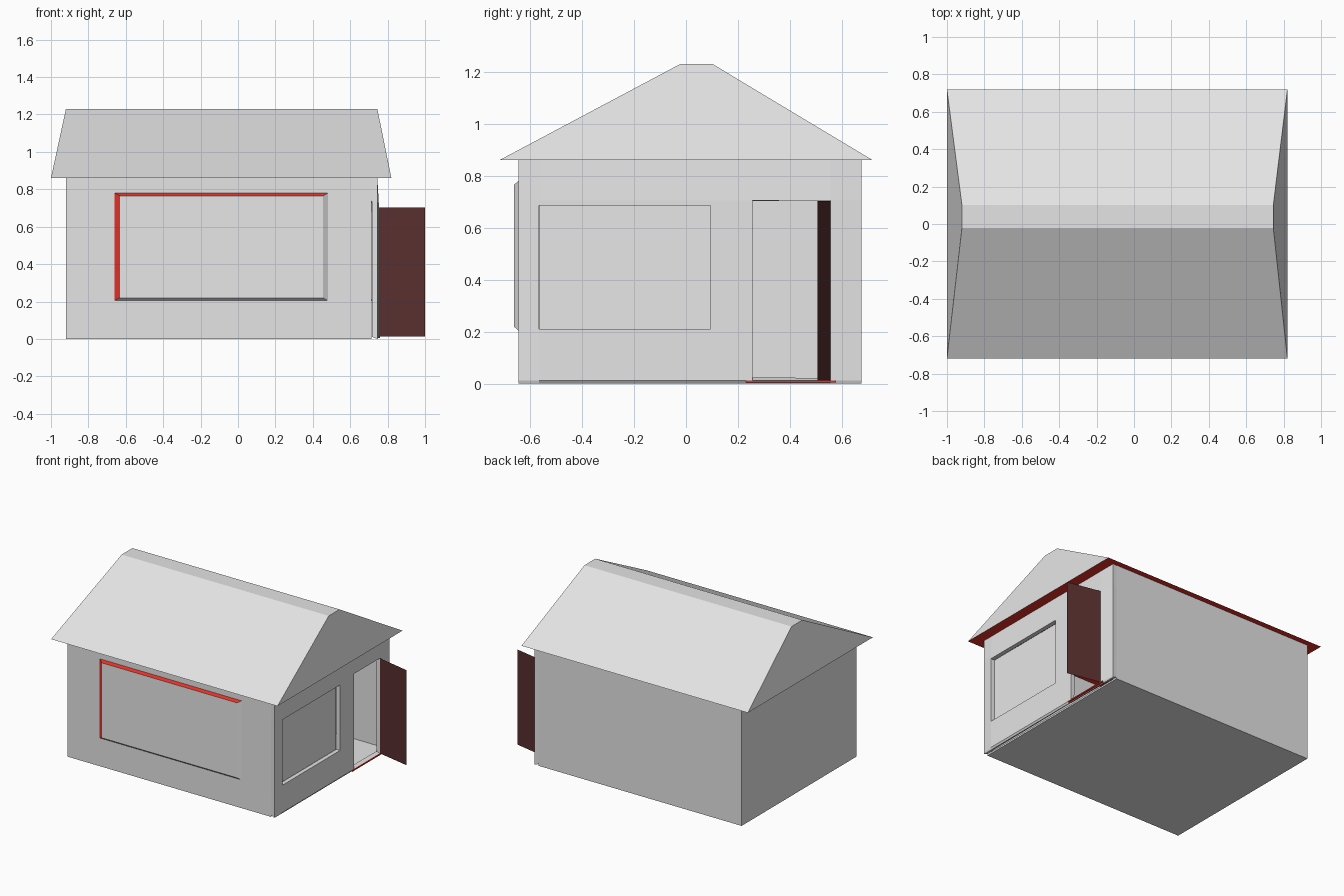
import bpy
import bmesh

if "Cube" in bpy.data.objects:
    bpy.data.objects.remove(bpy.data.objects["Cube"], do_unlink=True)


def material(name, rgb):
    m = bpy.data.materials.new(name)
    m.use_nodes = True
    m.diffuse_color = (*rgb, 1)
    m.node_tree.nodes["Principled BSDF"].inputs["Base Color"].default_value = (*rgb, 1)
    return m


GREY = material("plaster grey", (0.78, 0.78, 0.78))
PALE = material("window white", (1.0, 1.0, 1.0))
RED = material("trim red", (0.8, 0.03, 0.02))
BROWN = material("door brown", (0.1, 0.028, 0.028))


def finish(name, bm, *mats):
    mesh = bpy.data.meshes.new(name)
    bm.to_mesh(mesh)
    bm.free()
    for m in mats:
        mesh.materials.append(m)
    ob = bpy.data.objects.new(name, mesh)
    bpy.context.collection.objects.link(ob)
    return ob


def box(name, x, y, z, mat):
    bm = bmesh.new()
    bmesh.ops.create_cube(bm, size=1)
    for v in bm.verts:
        v.co = [r[0] if c < 0 else r[1] for c, r in zip(v.co, (x, y, z))]
    return finish(name, bm, mat)


def frustum(name, base, top, axis_order, mats, rule):
    """Solid between two rectangles (u0, u1, v0, v1, depth)."""
    bm = bmesh.new()
    rings = []
    for u0, u1, v0, v1, d in (base, top):
        ring = []
        for u, v in ((u0, v0), (u1, v0), (u1, v1), (u0, v1)):
            p = (u, v, d)
            ring.append(bm.verts.new([p[i] for i in axis_order]))
        rings.append(ring)
    lower, upper = rings
    bm.faces.new(lower)
    bm.faces.new(upper)
    for i in range(4):
        j = (i + 1) % 4
        bm.faces.new((lower[i], lower[j], upper[j], upper[i]))
    bmesh.ops.recalc_face_normals(bm, faces=bm.faces)
    for f in bm.faces:
        f.material_index = rule(f.normal)
    return finish(name, bm, *mats)


X0, X1, Y0, Y1, TOP, T = -0.92, 0.745, -0.645, 0.675, 0.86, 0.03

# Plain walls and floor
box("front_wall", (X0, X1 - T), (Y0, Y0 + T), (0, TOP), GREY)
box("back_wall", (X0, X1 - T), (Y1 - T, Y1), (0, TOP), GREY)
box("right_wall", (X0, X0 + T), (Y0 + T, Y1 - T), (0, TOP), GREY)
box("floor", (X0 + T, X1 - T), (Y0 + T, Y1 - T), (0, 0.012), GREY)

# Entrance wall: a grid with cells left out for the window and the doorway,
# its openings standing slightly proud of the corners
ys = [Y0, -0.565, 0.095, 0.255, 0.555, Y1]
zs = [0, 0.012, 0.21, 0.685, 0.705, TOP]
openings = {(1, 2), (3, 1), (3, 2), (3, 3)}
bm = bmesh.new()
grid = [[bm.verts.new((X1 + (0.009 if y not in (Y0, Y1) and z not in (0, TOP) else 0), y, z))
         for z in zs] for y in ys]
for i in range(len(ys) - 1):
    for j in range(len(zs) - 1):
        if (i, j) not in openings:
            bm.faces.new((grid[i][j], grid[i + 1][j], grid[i + 1][j + 1], grid[i][j + 1]))
wall = finish("entrance_wall", bm, GREY)
thick = wall.modifiers.new("thickness", "SOLIDIFY")
thick.thickness = T
thick.offset = -1

# Recessed side window pane
box("side_window", (X1 - T, X1 - T + 0.008), (ys[1], ys[2]), (zs[2], zs[3]), PALE)


# Front window: shallow raised panel with coloured bevels
def window_rule(n):
    if n.x < -0.2 or n.z > 0.2:
        return 1
    return 2 if n.z < -0.2 else 0


frustum("front_window", (-0.66, 0.48, 0.205, 0.78, Y0), (-0.63, 0.455, 0.22, 0.765, Y0 - 0.017),
        (0, 2, 1), (PALE, RED, GREY), window_rule)

# Roof with cut ridge, sloped gables and red soffit
frustum("roof", (-1.0, 0.82, -0.718, 0.718, TOP), (X0, X1, -0.022, 0.102, 1.23),
        (0, 1, 2), (GREY, RED), lambda n: 1 if n.z < -0.9 else 0)

# Door sheet standing open, and the threshold strip
bm = bmesh.new()
bm.faces.new([bm.verts.new(p) for p in ((0.755, 0.555, 0.012), (1.0, 0.505, 0.012),
                                        (1.0, 0.505, 0.703), (0.755, 0.555, 0.703))])
finish("door", bm, BROWN)
box("threshold", (X1 - 0.01, X1 + 0.013), (0.23, 0.577), (0.004, 0.013), RED)
